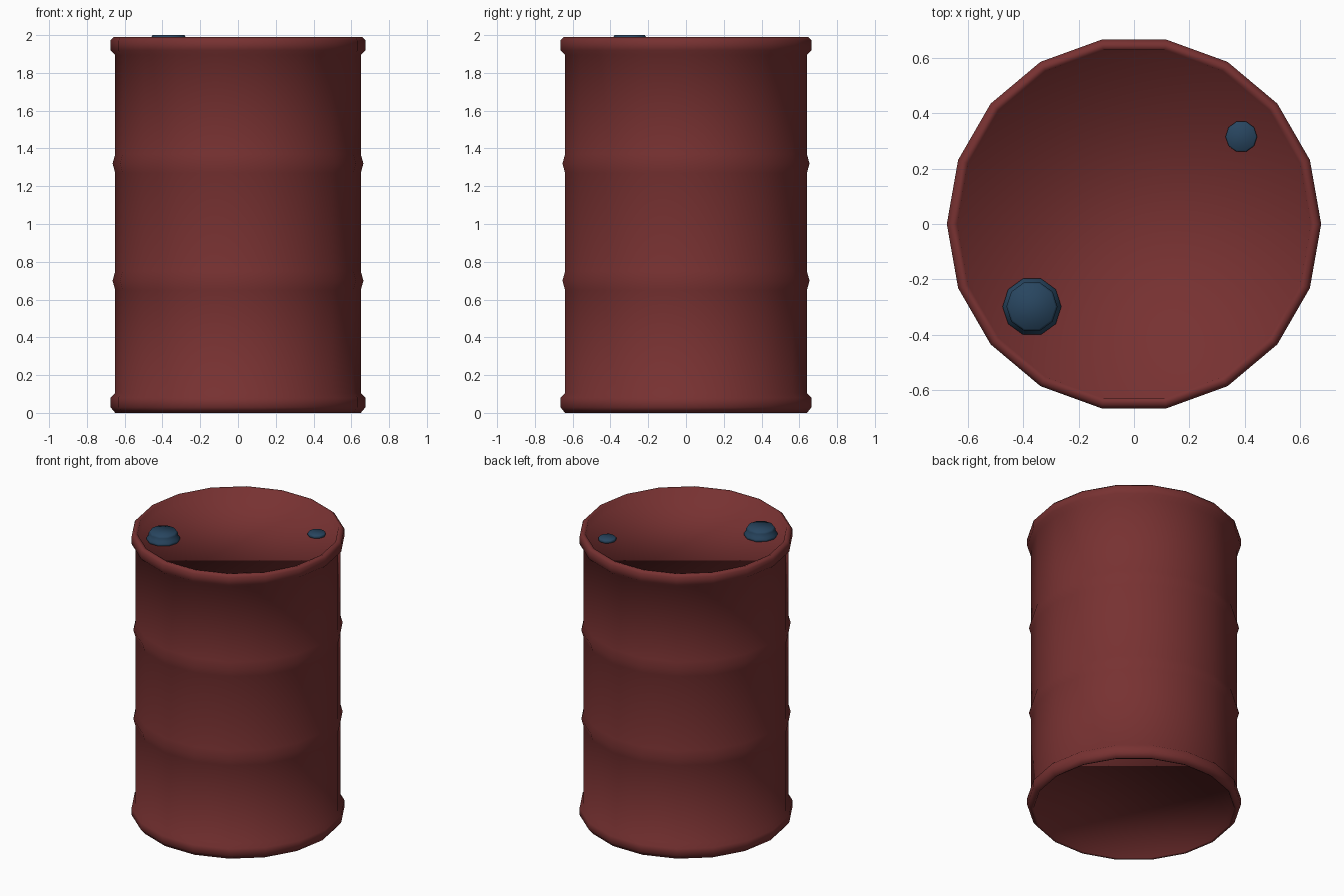
import bpy, bmesh, math

if "Cube" in bpy.data.objects:
    bpy.data.objects.remove(bpy.data.objects["Cube"])


def material(name, rgb):
    m = bpy.data.materials.new(name)
    m.diffuse_color = (*rgb, 1.0)
    m.use_nodes = True
    m.node_tree.nodes["Principled BSDF"].inputs["Base Color"].default_value = m.diffuse_color
    return m


def lathe(name, profile, sides, mat, centre=(0, 0)):
    """Spin an (r, z) profile, listed bottom to top, and cap both ends."""
    bm = bmesh.new()
    rings = []
    for r, z in profile:
        rings.append([bm.verts.new((centre[0] + r * math.cos(2 * math.pi * i / sides),
                                    centre[1] + r * math.sin(2 * math.pi * i / sides), z))
                      for i in range(sides)])
    for a, b in zip(rings, rings[1:]):
        for i in range(sides):
            j = (i + 1) % sides
            bm.faces.new((a[i], a[j], b[j], b[i]))
    bm.faces.new(rings[0][::-1])
    bm.faces.new(rings[-1])
    for f in bm.faces:
        f.smooth = True
    me = bpy.data.meshes.new(name)
    bm.to_mesh(me)
    bm.free()
    me.materials.append(mat)
    ob = bpy.data.objects.new(name, me)
    bpy.context.collection.objects.link(ob)
    return ob


red = material("dark red paint", (0.185, 0.031, 0.031))
blue = material("dark blue plug", (0.021, 0.060, 0.115))

# Drum: recessed base, rolled rims, two hoops, recessed lid
lower_rim = [(0.62, 0.045), (0.635, 0.005), (0.65, 0.0), (0.675, 0.03),
             (0.675, 0.08), (0.65, 0.105)]
hoops = []
for z in (0.70, 1.32):
    hoops += [(0.65, z - 0.05), (0.664, z), (0.65, z + 0.05)]
upper_rim = [(0.65, 1.895), (0.675, 1.92), (0.675, 1.972), (0.658, 1.99),
             (0.638, 1.985), (0.625, 1.94)]
lathe("drum_body", lower_rim + hoops + upper_rim, 18, red)

# Large stepped plug
lathe("large_plug", [(0.106, 1.935), (0.106, 1.955), (0.092, 1.965),
                     (0.092, 1.988), (0.084, 2.0)], 10, blue, (-0.368, -0.298))
# Small plug
lathe("small_plug", [(0.057, 1.935), (0.057, 1.953), (0.052, 1.958)],
      10, blue, (0.387, 0.315))
